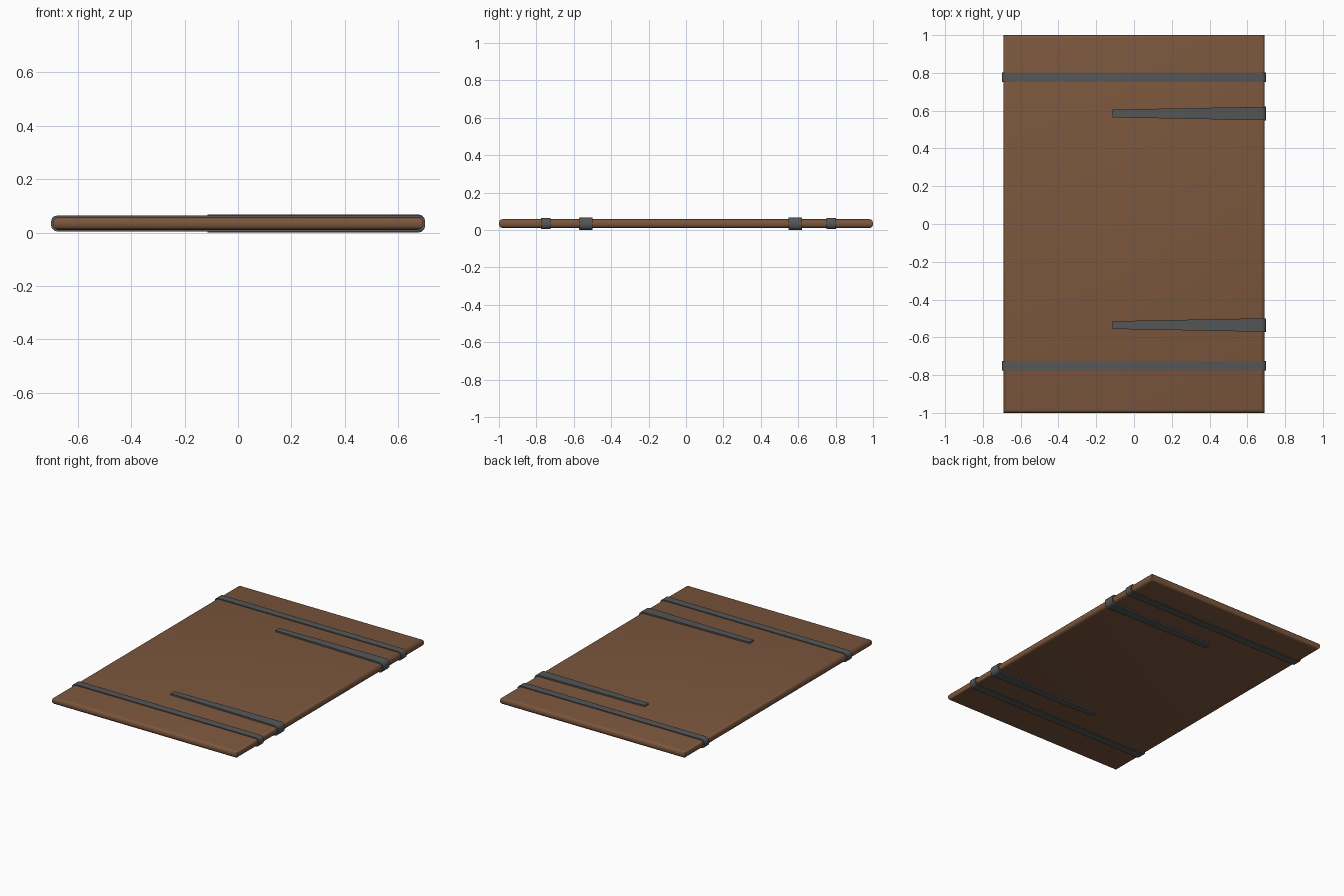
import bpy, bmesh, math

if "Cube" in bpy.data.objects:
    bpy.data.objects.remove(bpy.data.objects["Cube"])

CZ = 0.035  # mid height of the panel


def material(name, rgb):
    m = bpy.data.materials.new(name)
    m.diffuse_color = (*rgb, 1)
    m.use_nodes = True
    m.node_tree.nodes["Principled BSDF"].inputs["Base Color"].default_value = m.diffuse_color
    return m


wood = material("brown wood", (0.200, 0.094, 0.047))
iron = material("dark iron", (0.092, 0.094, 0.096))


def finish(name, bm, mat):
    bmesh.ops.recalc_face_normals(bm, faces=bm.faces)
    me = bpy.data.meshes.new(name)
    bm.to_mesh(me)
    bm.free()
    me.materials.append(mat)
    ob = bpy.data.objects.new(name, me)
    bpy.context.collection.objects.link(ob)
    bpy.context.view_layer.objects.active = ob
    ob.select_set(True)
    bpy.ops.object.shade_smooth_by_angle(angle=math.radians(40))
    ob.select_set(False)
    return ob


def rounded_end(x, half, r, sign):
    """Points of a rounded strap end, bottom to top, in xz."""
    pts = []
    for side, start in ((-1, -90), (1, 0)):
        for i in range(4):
            a = math.radians(start + 30 * i)
            pts.append((sign * (x - r + r * math.cos(a)),
                        CZ + side * (half - r) + r * math.sin(a)))
    return pts


def strap(name, profile, width_at, y):
    """Extrude an xz profile across y, with a width that depends on x."""
    bm = bmesh.new()
    a, b = ([bm.verts.new((x, y + s * width_at(x) / 2, z)) for x, z in profile]
            for s in (-1, 1))
    n = len(profile)
    for i in range(n):
        j = (i + 1) % n
        bm.faces.new((a[i], a[j], b[j], b[i]))
    bm.faces.new(a)
    bm.faces.new(b[::-1])
    return finish(name, bm, iron)


# wooden panel with rounded rim
bm = bmesh.new()
bmesh.ops.create_cube(bm, size=1)
for v in bm.verts:
    v.co = (v.co.x * 1.384, v.co.y * 2.0, v.co.z * 0.048 + CZ)
rim = [e for e in bm.edges if abs(e.verts[0].co.z - e.verts[1].co.z) < 0.01]
bmesh.ops.bevel(bm, geom=rim, offset=0.02, segments=3, profile=0.5, affect='EDGES')
finish("panel", bm, wood)

# full-width bands wrapping both edges
band = rounded_end(0.7, 0.030, 0.024, 1) + rounded_end(0.7, 0.030, 0.024, -1)[::-1]
for name, y in (("rear_band", 0.777), ("front_band", -0.750)):
    strap(name, band, lambda x: 0.052, y)

# tapered hinge straps wrapping the right edge
TIP = -0.115
hinge = rounded_end(0.7, 0.034, 0.025, 1) + [(TIP, CZ + 0.034), (TIP, CZ - 0.034)]
for name, y in (("rear_hinge", 0.585), ("front_hinge", -0.535)):
    strap(name, hinge, lambda x: 0.041 + 0.031 * (x - TIP) / (0.7 - TIP), y)

# rest the model on z = 0
for ob in bpy.context.collection.objects:
    ob.location.z = 0.034 - CZ
